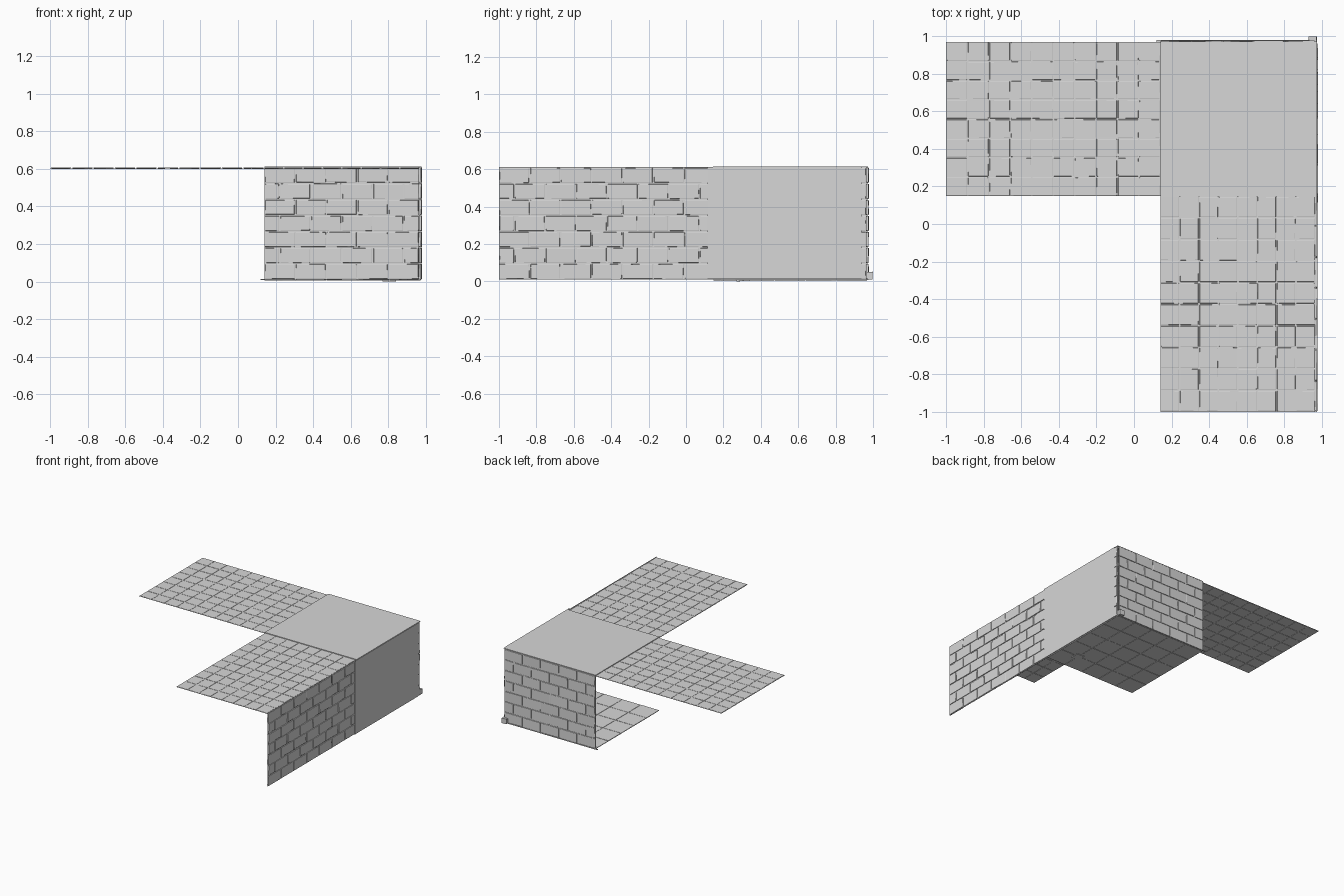
import bpy, bmesh, random
from mathutils import Matrix, Vector

random.seed(4)
if "Cube" in bpy.data.objects:
    bpy.data.objects.remove(bpy.data.objects["Cube"], do_unlink=True)

stone = bpy.data.materials.new("grey stone")
stone.use_nodes = True
grey = (0.68, 0.68, 0.68, 1)
stone.diffuse_color = grey
stone.node_tree.nodes["Principled BSDF"].inputs["Base Color"].default_value = grey


def add_box(bm, low, high, wobble=0.0):
    """Box in wall space (u, v, depth) with slightly uneven corners."""
    size = [h - l for l, h in zip(low, high)]
    centre = [(h + l) / 2 for l, h in zip(low, high)]
    matrix = Matrix.Translation(centre) @ Matrix.Diagonal((*size, 1))
    for v in bmesh.ops.create_cube(bm, size=1, matrix=matrix)["verts"]:
        v.co += Vector([random.uniform(-wobble, wobble) for _ in range(3)])


def finish(name, bm, frame=Matrix.Identity(4), bevel=0.0):
    bm.transform(frame)
    bmesh.ops.recalc_face_normals(bm, faces=bm.faces)
    mesh = bpy.data.meshes.new(name)
    bm.to_mesh(mesh)
    bm.free()
    mesh.materials.append(stone)
    obj = bpy.data.objects.new(name, mesh)
    bpy.context.collection.objects.link(obj)
    if bevel:
        mod = obj.modifiers.new("worn edges", "BEVEL")
        mod.width = bevel
        mod.segments = 2


def paved(name, frame, width, height, cell_w, cell_h, depth, gap, wobble, stagger=False):
    """Rows of separate stones set on both sides of a thin mortar sheet."""
    bm = bmesh.new()
    for r in range(round(height / cell_h)):
        u = -cell_w / 2 if stagger and r % 2 else 0.0
        while u < width - 0.002:
            a, b = max(u, 0), min(u + cell_w, width)
            if b - a > 2 * gap:
                add_box(bm, (a + gap / 2, r * cell_h + gap / 2, -depth / 2),
                        (b - gap / 2, (r + 1) * cell_h - gap / 2, depth / 2), wobble)
            u += cell_w
    finish(name, bm, frame, gap * 0.3)
    sheet = bmesh.new()
    add_box(sheet, (0, 0, -depth / 8), (width, height, depth / 8))
    finish(name + "_mortar", sheet, frame)


def frame_at(origin, u, v):
    u, v = Vector(u), Vector(v)
    return Matrix.Translation(origin) @ Matrix((u, v, u.cross(v))).transposed().to_4x4()


X, Y, Z = (1, 0, 0), (0, 1, 0), (0, 0, 1)

# Brick walls
brick_h = 0.6 / 7
paved("side_wall", frame_at((0.969, -1, 0.01), Y, Z), 1.965, 0.6,
      0.165, brick_h, 0.014, 0.008, 0.0018, True)
paved("back_wall", frame_at((0.14, 0.969, 0.01), X, Z), 0.825, 0.6,
      0.165, brick_h, 0.014, 0.008, 0.0018, True)

# Tiled ceilings
paved("left_ceiling", frame_at((-1, 0.148, 0.604), X, Y), 1.14, 0.822,
      0.114, 0.822 / 8, 0.006, 0.007, 0.0006)
paved("front_ceiling", frame_at((0.14, -1, 0.604), X, Y), 0.825, 1.148,
      0.825 / 8, 0.1148, 0.006, 0.007, 0.0006)
paved("corner_ceiling", frame_at((0.14, 0.148, 0.604), X, Y), 0.825, 0.822,
      0.825 / 8, 0.822 / 8, 0.006, 0.007, 0.0006)

# Tiled floor of the corner
paved("floor", frame_at((0.14, 0.145, 0.009), X, Y), 0.832, 0.825,
      0.1664, 0.165, 0.006, 0.003, 0.0006)

# Plain covers over the corner, thin ledge behind it and loose stones
for name, low, high, wobble in (
    ("top_cover", (0.14, 0.145, 0.610), (0.974, 0.972, 0.614), 0),
    ("side_cover", (0.976, 0.115, 0.012), (0.979, 0.938, 0.612), 0),
    ("back_ledge", (0.12, 0.970, 0.008), (0.974, 0.979, 0.014), 0),
    ("corner_rubble", (0.93, 0.972, 0.01), (0.972, 0.998, 0.05), 0.002),
    ("sunken_stone", (0.77, 0.27, 0.001), (0.84, 0.34, 0.008), 0.001),
):
    bm = bmesh.new()
    add_box(bm, low, high, wobble)
    finish(name, bm)
